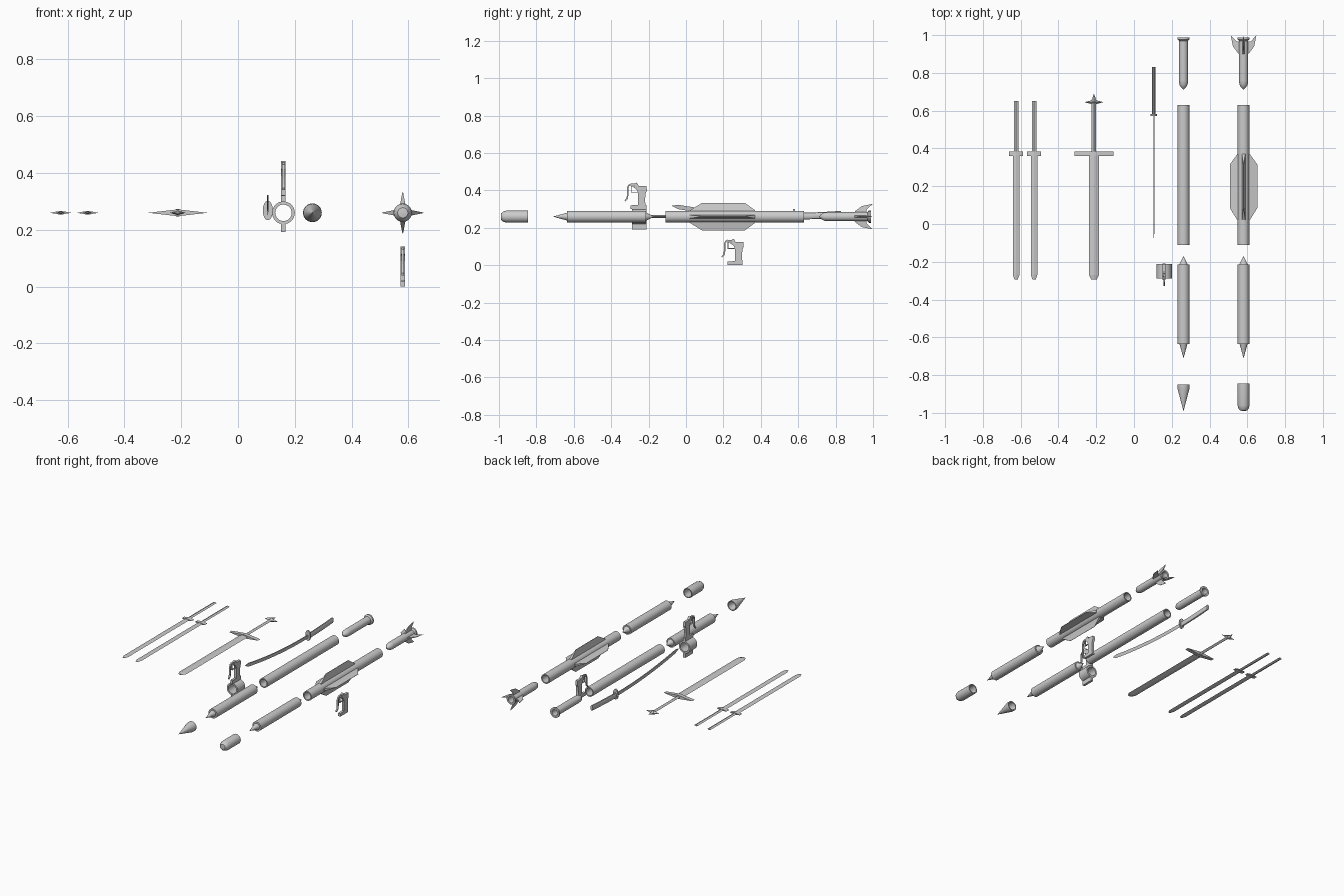
import bpy, bmesh, math

if "Cube" in bpy.data.objects:
    bpy.data.objects.remove(bpy.data.objects["Cube"])

Z = 0.26          # height of the laid-out weapons
SEG = 32


def finish(bm, name, smooth=False):
    bmesh.ops.remove_doubles(bm, verts=bm.verts, dist=1e-5)
    bmesh.ops.recalc_face_normals(bm, faces=bm.faces)
    me = bpy.data.meshes.new(name)
    bm.to_mesh(me)
    bm.free()
    ob = bpy.data.objects.new(name, me)
    bpy.context.collection.objects.link(ob)
    if smooth:
        bpy.ops.object.select_all(action='DESELECT')
        bpy.context.view_layer.objects.active = ob
        ob.select_set(True)
        bpy.ops.object.shade_smooth_by_angle(angle=math.radians(35))
    return ob


def loft(name, rings, caps=True, closed=False, smooth=False):
    """Skin a list of equal-length point rings."""
    bm = bmesh.new()
    vs = [[bm.verts.new(p) for p in r] for r in rings]
    n = len(vs[0])
    pairs = list(zip(vs, vs[1:])) + ([(vs[-1], vs[0])] if closed else [])
    for a, b in pairs:
        for i in range(n):
            j = (i + 1) % n
            bm.faces.new((a[i], a[j], b[j], b[i]))
    if caps and not closed:
        bm.faces.new(vs[0])
        bm.faces.new(vs[-1])
    return finish(bm, name, smooth)


def lathe(name, x, prof, closed=False, z=Z, sx=1):
    """Turn (radius, y) points about a y axis; sx flattens sideways."""
    rings = []
    for r, y in prof:
        r = max(r, 0.0004)
        rings.append([(x + sx * r * math.cos(2 * math.pi * k / SEG), y,
                       z + r * math.sin(2 * math.pi * k / SEG)) for k in range(SEG)])
    return loft(name, rings, closed=closed, smooth=True)


def diamond(x, y, hx, hz, z=Z):
    return [(x - hx, y, z), (x, y, z - hz), (x + hx, y, z), (x, y, z + hz)]


def plate(name, x, pts, half, dy=0, dz=0):
    """Side profile in (y, z), extruded across x."""
    return loft(name, [[(x + s * half, y + dy, z + dz) for y, z in pts] for s in (-1, 1)])


# straight swords
def sword(name, x, blade, guard, thick):
    loft(name + "_blade", [diamond(x, 0.37, blade, thick * .7), diamond(x, -0.27, blade, thick * .7),
                           diamond(x, -0.295, blade * .5, thick * .3)])
    loft(name + "_guard", [diamond(x, 0.36, guard, thick), diamond(x, 0.385, guard, thick)])
    loft(name + "_handle", [diamond(x, 0.38, .012, thick * .8), diamond(x, 0.652, .012, thick * .8)])


sword("left_short_sword", -0.624, 0.017, 0.037, 0.007)
sword("right_short_sword", -0.529, 0.017, 0.037, 0.007)
sword("great_sword", -0.212, 0.027, 0.104, 0.012)

# star pommel, a flat four-pointed star raised in the middle
bm = bmesh.new()
star = [(.05, 0), (.013, .01), (0, .045), (-.013, .01), (-.05, 0), (-.013, -.01), (0, -.025), (.013, -.01)]
rim = [bm.verts.new((-0.212 + a, 0.645 + b, Z)) for a, b in star]
for s in (-1, 1):
    top = bm.verts.new((-0.212, 0.645, Z + s * 0.014))
    for i in range(8):
        bm.faces.new((rim[i], rim[(i + 1) % 8], top))
finish(bm, "great_sword_pommel")


# curved sword
def arc(y):
    return 0.262 + 0.055 * ((0.55 - y) / 0.62) ** 2


KX = 0.105
rings = []
for i in range(21):
    y = 0.58 - 0.62 * i / 20
    rings.append([(KX - .003, y, arc(y) + .011), (KX, y, arc(y) - .012), (KX + .003, y, arc(y) + .011)])
rings.append([(KX - .001, -.075, .319), (KX, -.073, .315), (KX + .001, -.075, .319)])
loft("curved_blade", rings)
rings = []
for i in range(9):
    y = 0.58 + 0.25 * i / 8
    rings.append([(KX + .009 * math.cos(k * math.pi / 6), y, arc(y) + .018 * math.sin(k * math.pi / 6))
                  for k in range(12)])
loft("curved_sword_handle", rings, smooth=True)
lathe("curved_sword_guard", KX, [(.034, .573), (.034, .583)], z=.268, sx=.52)

# launcher sets: main tube and spiked front section
for x, tag in ((0.262, "plain"), (0.58, "finned")):
    lathe(tag + "_main_tube", x, [(.031, -.11), (.031, .63), (.024, .63), (.024, -.11)], closed=True)
    lathe(tag + "_front_section", x, [(0, -.71), (.021, -.635), (.031, -.635), (.031, -.215),
                                      (.023, -.215), (0, -.17)])

# nose caps, hollow at the back
lathe("cone_nose", 0.262, [(0, -.99), (.032, -.87), (.032, -.85), (.026, -.85), (.026, -.87), (0, -.96)])
dome = [(0, -.99), (.018, -.988), (.027, -.978), (.032, -.96)]
lathe("round_nose", 0.58, dome + [(.032, -.845), (.026, -.845), (.026, -.95), (0, -.97)])

# tail tubes with bullet tip and hollow rear
for x, tag, fl in ((0.262, "plain", .033), (0.58, "finned", .031)):
    lathe(tag + "_tail", x, [(0, .712), (.012, .722), (.022, .738), (.024, .76), (.024, .97), (fl, .978),
                             (fl, .988), (.020, .988), (.020, .80), (0, .80)])


# wedge fins around the finned launcher
def fins(name, pts, half, x=0.58):
    inner = min(r for r, y in pts)
    outer = max(r for r, y in pts)
    for k in range(4):
        c, s = round(math.cos(k * math.pi / 2)), round(math.sin(k * math.pi / 2))
        rings = []
        for side in (-1, 1):
            ring = []
            for r, y in pts:
                t = side * half * (1 - .9 * (r - inner) / (outer - inner))
                ring.append((x + r * c - t * s, y, Z + r * s + t * c))
            rings.append(ring)
        loft(f"{name}_{k + 1}", rings)


fins("body_fin", [(.027, .02), (.033, .02), (.073, .085), (.073, .315), (.033, .37), (.027, .37)], .010)
fins("tail_fin", [(.022, .90), (.030, .905), (.056, .94), (.068, .998), (.036, .965), (.022, .965)], .005)

# trigger grips
body = [(.222, 0), (.303, 0), (.299, .05), (.302, .085), (.309, .10), (.306, .125), (.265, .125), (.255, .142),
        (.243, .135), (.238, .115), (.252, .108), (.262, .09), (.262, .022), (.222, .02)]
lever = [(.225, .138), (.209, .130), (.203, .115), (.203, .080), (.200, .060), (.190, .048),
         (.192, .040), (.207, .055), (.211, .080), (.210, .112), (.214, .122), (.227, .130)]


def grip(name, x, dy, dz):
    plate(name + "_handle", x, body, .008, dy, dz)
    plate(name + "_lever", x, lever, .005, dy, dz)
    bridge = [(.220, .136), (.248, .136), (.248, .126), (.220, .126)]
    plate(name + "_bridge", x, bridge, .005, dy, dz)
    # square trigger guard
    rings = []
    for a, b, h in ((.223, .088, .004), (.223, .125, .004), (.262, .125, .004), (.262, .088, .004)):
        t = .004
        ia = a + (t if a < .24 else -t)
        ib = b + (t if b < .1 else -t)
        rings.append([(x - h, a + dy, b + dz), (x + h, a + dy, b + dz),
                      (x + h, ia + dy, ib + dz), (x - h, ia + dy, ib + dz)])
    loft(name + "_trigger_guard", rings, closed=True)


grip("loose_grip", 0.58, 0, 0)
grip("ring_grip", 0.16, -.518, .30)

# mounting ring with upper and lower rails
lathe("mount_ring", 0.16, [(.040, -.288), (.040, -.212), (.029, -.212), (.029, -.288)], closed=True)
for name, z0, z1 in (("upper_rail", .298, .322), ("lower_rail", .192, .224)):
    plate(name, 0.16, [(-.29, z0), (-.21, z0), (-.21, z1), (-.29, z1)], .008)
